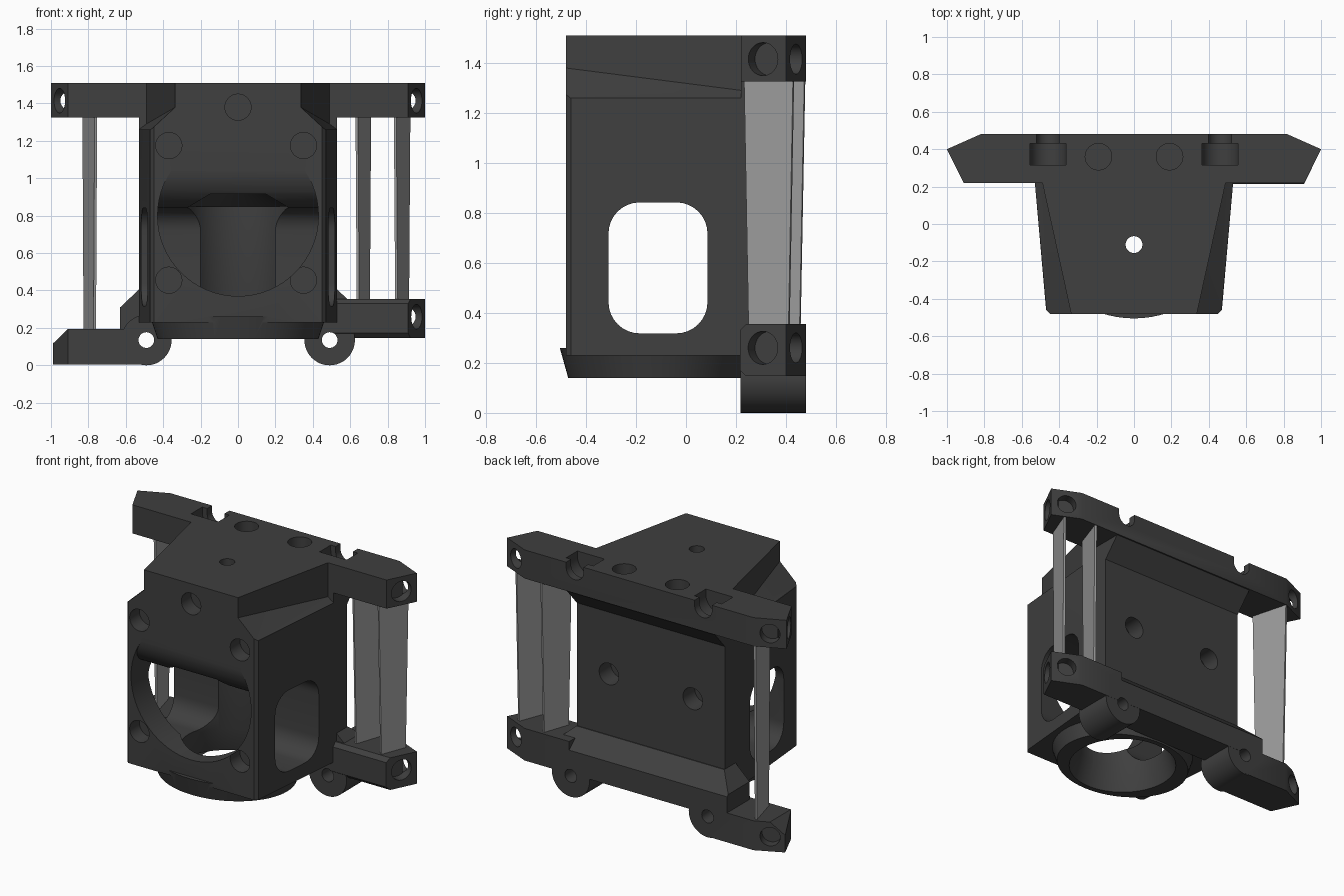
import bpy, bmesh, math
from mathutils import Vector, Matrix

if "Cube" in bpy.data.objects:
    bpy.data.objects.remove(bpy.data.objects["Cube"])


def material(name, v):
    m = bpy.data.materials.new(name)
    m.diffuse_color = (v, v, v, 1)
    m.use_nodes = True
    m.node_tree.nodes["Principled BSDF"].inputs["Base Color"].default_value = m.diffuse_color
    return m


DARK = material("charcoal plastic", 0.05)
LIGHT = material("light grey support", 0.33)


def make(name, bm, mat=DARK):
    bmesh.ops.recalc_face_normals(bm, faces=bm.faces[:])
    me = bpy.data.meshes.new(name)
    bm.to_mesh(me)
    bm.free()
    ob = bpy.data.objects.new(name, me)
    bpy.context.collection.objects.link(ob)
    me.materials.append(mat)
    return ob


def prism(name, pts, axis, a, b, mat=DARK):
    """Extrude a 2D outline along an axis from a to b."""
    place = {'x': lambda p, t: (t, p[0], p[1]),
             'y': lambda p, t: (p[0], t, p[1]),
             'z': lambda p, t: (p[0], p[1], t)}[axis]
    bm = bmesh.new()
    lo = [bm.verts.new(place(p, a)) for p in pts]
    hi = [bm.verts.new(place(p, b)) for p in pts]
    bm.faces.new(lo)
    bm.faces.new(hi)
    n = len(pts)
    for i in range(n):
        j = (i + 1) % n
        bm.faces.new((lo[i], lo[j], hi[j], hi[i]))
    return make(name, bm, mat)


def hull(name, pts):
    bm = bmesh.new()
    for p in pts:
        bm.verts.new(p)
    bmesh.ops.convex_hull(bm, input=bm.verts[:])
    return make(name, bm)


def rod(name, start, end, r1, r2=None, sy=1.0, n=48):
    """Cylinder or cone between two points."""
    s, e = Vector(start), Vector(end)
    d = e - s
    bm = bmesh.new()
    m = Matrix.Translation((s + e) / 2) @ d.to_track_quat('Z', 'Y').to_matrix().to_4x4()
    bmesh.ops.create_cone(bm, cap_ends=True, segments=n, radius1=r1,
                          radius2=r1 if r2 is None else r2, depth=d.length, matrix=m)
    if sy != 1.0:
        for v in bm.verts:
            v.co.y = s.y + (v.co.y - s.y) * sy
    return make(name, bm)


def combine(target, tool, op):
    mod = target.modifiers.new("bool", 'BOOLEAN')
    mod.operation, mod.solver, mod.object = op, 'EXACT', tool
    bpy.context.view_layer.objects.active = target
    bpy.ops.object.modifier_apply(modifier=mod.name)
    bpy.data.objects.remove(tool)


def rounded(cx, cy, hx, hy, r, k=8):
    pts = []
    for q, (sx, sy) in enumerate([(1, 1), (-1, 1), (-1, -1), (1, -1)]):
        for i in range(k + 1):
            t = math.pi / 2 * (q + i / k)
            pts.append((cx + sx * (hx - r) + r * math.cos(t),
                        cy + sy * (hy - r) + r * math.sin(t)))
    return pts


# Tapered housing with sloping upper corners
frame = prism("main_frame", [(-.47, -.46), (-.45, -.48), (.45, -.48), (.47, -.46),
                             (.53, .22), (.53, .36), (-.53, .36), (-.53, .22)], 'z', .23, 1.51)
for s in (-1, 1):
    front = [(.335, 1.6), (.335, 1.38), (.465, 1.26), (.8, 1.26), (.8, 1.6)]
    back = [(.49, 1.6), (.49, 1.29), (.53, 1.26), (.8, 1.26), (.8, 1.6)]
    combine(frame, hull("corner_cut", [(s * x, -.485, z) for x, z in front] +
                        [(s * x, .22, z) for x, z in back]), 'DIFFERENCE')

# Upper mounting bar with sloping underside
arm = [(.91, .22), (1, .40), (.82, .48)]
bar = [(-x, y) for x, y in arm] + [(x, y) for x, y in reversed(arm)]
combine(frame, prism("upper_bar", bar, 'z', 1.325, 1.51), 'UNION')
combine(frame, prism("upper_gusset", [(.30, 1.2), (.36, 1.2), (.475, 1.33), (.475, 1.4), (.30, 1.4)],
                     'x', -.53, .53), 'UNION')

# Lower crossbar with sloping top edge
cross = prism("lower_bar", [(-.63, .15), (-.63, .31), (-.53, .405), (.53, .405), (.59, .35), (.59, .15)],
              'y', .25, .48)
combine(cross, prism("slope_cut", [(.36, .41), (.49, .29), (.6, .29), (.6, .6), (.36, .6)],
                     'x', -1, 1), 'DIFFERENCE')
combine(frame, cross, 'UNION')

# Lower right arm and lower left arm
right_arm = prism("lower_right_arm", [(.5, .215), (.91, .215), (1, .40), (.82, .48), (.5, .48)], 'z', .147, .355)
for z0, z1 in ((.32, .365), (.182, .137)):
    combine(right_arm, prism("edge_cut", [(.205, z0), (.25, z1), (.2, z1)], 'x', .4, 1.1), 'DIFFERENCE')
combine(frame, right_arm, 'UNION')
left_arm = prism("lower_left_arm", [(-.49, .225), (-.91, .225), (-.99, .40), (-.82, .48), (-.49, .48)],
                 'z', .005, .195)
combine(left_arm, prism("end_cut", [(-1.05, .058), (-.88, .222), (-1.05, .222)], 'y', 0, 1), 'DIFFERENCE')
combine(frame, left_arm, 'UNION')

# Round screw bosses under the crossbar
for s in (-1, 1):
    combine(frame, rod("screw_boss", (s * .49, .218, .135), (s * .49, .479, .135), .135), 'UNION')

# Flared outlet collar
combine(frame, rod("outlet_collar", (0, -.11, .14), (0, -.11, .26), .43, .47, .84, 64), 'UNION')

# Round front intake with a rolled upper lip
intake = rod("intake", (0, -.6, .80), (0, -.11, .80), .43, n=64)
lip = [(-.28 - .2 * math.sin(t), 1.04 - .2 * math.cos(t))
       for t in [math.pi / 2 * i / 10 for i in range(11)]]
combine(intake, prism("intake_roof", [(-.05, .3), (-.05, .84)] + lip + [(-.7, 1.04), (-.7, .3)],
                      'x', -.6, .6), 'INTERSECT')
combine(frame, intake, 'DIFFERENCE')
combine(frame, prism("intake_crown", [(-.275, .6), (-.275, .84), (-.15, .915), (.15, .915),
                                      (.275, .84), (.275, .6)], 'y', -.55, -.11), 'DIFFERENCE')

# Vertical bore and side windows
combine(frame, rod("bore", (0, -.11, .2), (0, -.11, .85), .28, n=64), 'DIFFERENCE')
combine(frame, rod("bore_top", (0, -.11, .84), (0, -.11, .915), .28, .15, n=64), 'DIFFERENCE')
combine(frame, rod("bore_flare", (0, -.11, .10), (0, -.11, .30), .34, .28, n=64), 'DIFFERENCE')
combine(frame, prism("windows", rounded(-.112, .58, .198, .262, .125), 'x', -.8, .8), 'DIFFERENCE')

# Screw holes: front, back, top, bosses, arm ends
holes = [((x, -.6, z), (x, -.38, z), .07) for x, z in
         ((-.37, .455), (.35, .455), (-.37, 1.175), (.35, 1.175), (0, 1.38))]
holes += [((0, -.11, .8), (0, -.11, 1.6), .045)]
for s in (-1, 1):
    holes += [((s * .19, .36, 1.42), (s * .19, .36, 1.6), .071),
              ((s * .30, .24, .80), (s * .30, .5, .80), .07),
              ((s * .49, .1, .135), (s * .49, .6, .135), .042),
              ((s * .46, .40, 1.475), (s * .46, .6, 1.475), .062),
              ((s * .46, .315, 1.475), (s * .46, .43, 1.475), .097)]
    for z in (1.415, .26 if s > 0 else .1):
        if z > .2:
            holes.append(((s * 1.05, .26, z), (s * .90, .335, z), .066))
        holes.append(((s * .945, .52, z), (s * .885, .385, z), .06))
for a, b, r in holes:
    combine(frame, rod("hole", a, b, r, n=32), 'DIFFERENCE')
# Open the top of the bolt grooves
for s in (-1, 1):
    for w, y0, y1 in ((.062, .42, .6), (.097, .315, .43)):
        combine(frame, prism("groove", [(s * .46 - w, 1.475), (s * .46 + w, 1.475),
                                        (s * .46 + w, 1.6), (s * .46 - w, 1.6)], 'y', y0, y1), 'DIFFERENCE')

bpy.ops.object.select_all(action='DESELECT')
frame.select_set(True)
bpy.context.view_layer.objects.active = frame
bpy.ops.object.shade_smooth_by_angle(angle=math.radians(30))

# Thin slanted supports between the arms, narrowing downwards
for name, x0, y0, x1, y1, zb in (("outer_support", .84, .235, .915, .43, .35),
                                 ("inner_support", .635, .27, .705, .475, .35),
                                 ("left_support", -.76, .235, -.825, .475, .19)):
    n = Vector((y1 - y0, x0 - x1, 0)).normalized() * .007
    c = Vector(((x0 + x1) / 2, (y0 + y1) / 2, 0))
    pts = []
    for z, k in ((zb, .82), (1.33, 1)):
        for x, y in ((x0, y0), (x1, y1)):
            p = c + (Vector((x, y, 0)) - c) * k + Vector((0, 0, z))
            pts += [p + n, p - n]
    ob = hull(name, pts)
    ob.data.materials[0] = LIGHT
